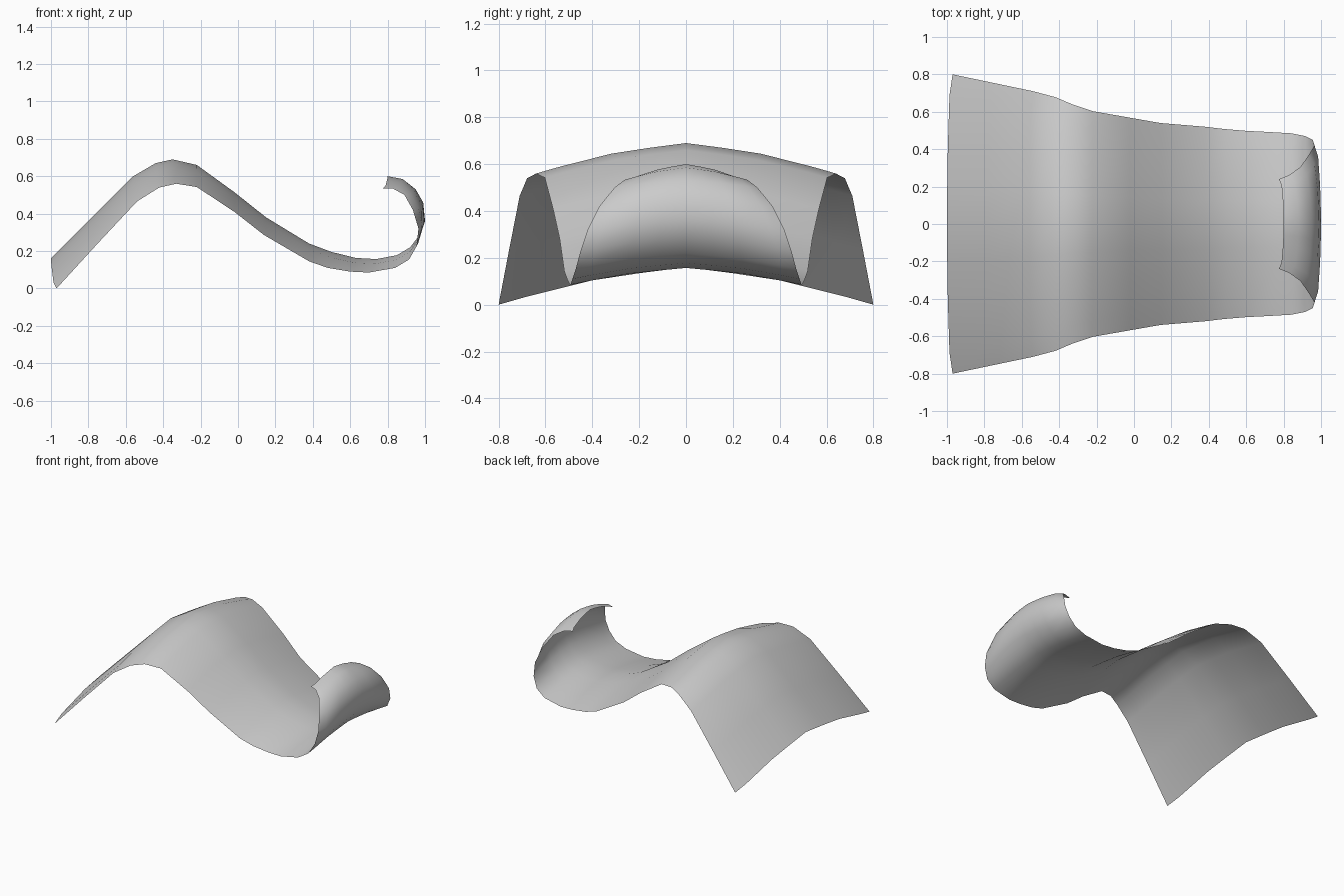
import bpy, bmesh

# Stations along the strip: centre x, centre z, edge x, edge y, edge z
STATIONS = [
    (-1.00, .16, -.97, .80, .00), (-.78, .38, -.755, .755, .235),
    (-.56, .60, -.54, .71, .465),
    (-.44, .67, -.42, .678, .54), (-.35, .69, -.33, .64, .56),
    (-.22, .66, -.22, .603, .542), (-.02, .515, -.02, .568, .41),
    (.15, .38, .14, .54, .285), (.38, .24, .38, .52, .145),
    (.50, .195, .48, .508, .11), (.63, .163, .60, .498, .09),
    (.74, .157, .70, .493, .085), (.85, .178, .84, .485, .11),
    (.92, .22, .915, .47, .155), (.97, .285, .955, .45, .23),
    (1.00, .36, .965, .42, .32), (.99, .46, .935, .37, .42),
    (.95, .53, .89, .305, .50), (.88, .585, .83, .262, .533),
    (.80, .60, .775, .24, .535),
]
# Arched cross-section: fraction of half width, of drop, of edge x shift
SECTION = [(0, 0, 0), (.25, .16, .05), (.5, .35, .15), (.86, .80, .45), (1, 1, 1)]
ROWS = [(-w, d, s) for w, d, s in reversed(SECTION[1:])] + SECTION

# Curled sheet
bm = bmesh.new()
grid = []
for cx, cz, ex, ey, ez in STATIONS:
    grid.append([bm.verts.new((cx + (ex - cx) * s, ey * w, cz + (ez - cz) * d))
                 for w, d, s in ROWS])
for a, b in zip(grid, grid[1:]):
    for i in range(len(ROWS) - 1):
        bm.faces.new((a[i], b[i], b[i + 1], a[i + 1]))
mesh = bpy.data.meshes.new("curled_sheet")
bm.to_mesh(mesh)
bm.free()
mesh.shade_smooth()
sheet = bpy.data.objects.new("curled_sheet", mesh)
bpy.context.collection.objects.link(sheet)
